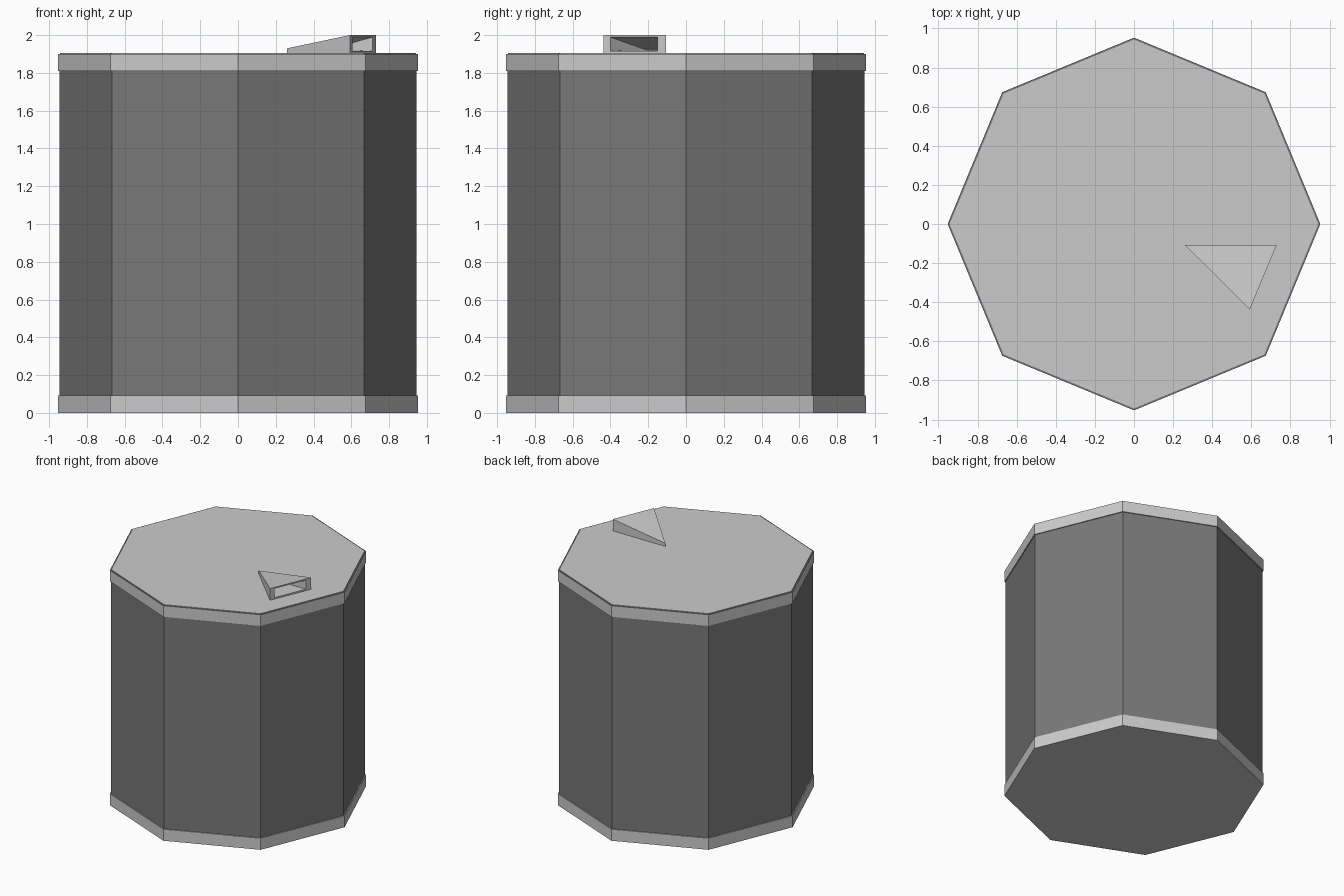
import bpy, bmesh, math

if "Cube" in bpy.data.objects:
    bpy.data.objects.remove(bpy.data.objects["Cube"])


def grey(name, value):
    mat = bpy.data.materials.new(name)
    mat.diffuse_color = (value, value, value, 1)
    mat.use_nodes = True
    mat.node_tree.nodes["Principled BSDF"].inputs["Base Color"].default_value = mat.diffuse_color
    return mat


dark = grey("dark_grey", 0.19)
mid = grey("mid_grey", 0.56)


def octagon_prism(name, radius, z0, z1, mat):
    """Eight-sided prism with corners on the x and y axes."""
    bm = bmesh.new()
    ring = [bm.verts.new((radius * math.cos(i * math.pi / 4),
                          radius * math.sin(i * math.pi / 4), z0)) for i in range(8)]
    base = bm.faces.new(ring)
    top = bmesh.ops.extrude_face_region(bm, geom=[base])["geom"]
    bmesh.ops.translate(bm, vec=(0, 0, z1 - z0),
                        verts=[v for v in top if isinstance(v, bmesh.types.BMVert)])
    return finish(name, bm, mat)


def finish(name, bm, mat=None):
    bmesh.ops.recalc_face_normals(bm, faces=bm.faces)
    mesh = bpy.data.meshes.new(name)
    bm.to_mesh(mesh)
    bm.free()
    if mat:
        mesh.materials.append(mat)
    obj = bpy.data.objects.new(name, mesh)
    bpy.context.collection.objects.link(obj)
    return obj


# Dark drum body, two slightly wider rims and the lid panel
octagon_prism("drum_body", 0.945, 0.004, 1.895, dark)
octagon_prism("bottom_rim", 0.953, 0.0, 0.093, mid)
top_rim = octagon_prism("top_rim", 0.953, 1.81, 1.9, mid)
octagon_prism("lid", 0.943, 1.89, 1.905, mid)

# Dark seam around the lid
top_rim.data.materials.append(dark)
for face in top_rim.data.polygons:
    if face.normal.z > 0.9:
        face.material_index = 1

# Wedge-shaped spout on the lid, with a tapering pocket in its mouth
bm = bmesh.new()
tip, left, right = (0.26, -0.107), (0.592, -0.437), (0.73, -0.107)
z0, z1 = 1.903, 2.0
tip_lo, tip_hi = (bm.verts.new((*tip, z)) for z in (z0, 1.93))


def mouth_loop(a, b, lo, hi):
    return [bm.verts.new(p) for p in ((*a, lo), (*b, lo), (*b, hi), (*a, hi))]


outer = mouth_loop(left, right, z0, z1)
inner = mouth_loop((0.607, -0.401), (0.712, -0.150), 1.917, 1.989)
back_l = bm.verts.new((0.405, -0.200, 1.918))
back_r = bm.verts.new((0.460, -0.150, 1.918))

# Outer shell
bm.faces.new((tip_lo, outer[1], outer[0]))
bm.faces.new((tip_hi, outer[3], outer[2]))
bm.faces.new((tip_lo, outer[0], outer[3], tip_hi))
bm.faces.new((tip_lo, tip_hi, outer[2], outer[1]))
# Mouth frame
for i in range(4):
    j = (i + 1) % 4
    bm.faces.new((outer[i], outer[j], inner[j], inner[i]))
# Pocket: floor, ceiling and two side walls
bm.faces.new((inner[0], inner[1], back_r, back_l))
bm.faces.new((inner[2], inner[3], back_l, back_r))
bm.faces.new((inner[3], inner[0], back_l))
bm.faces.new((inner[1], inner[2], back_r))
finish("lid_spout", bm)
